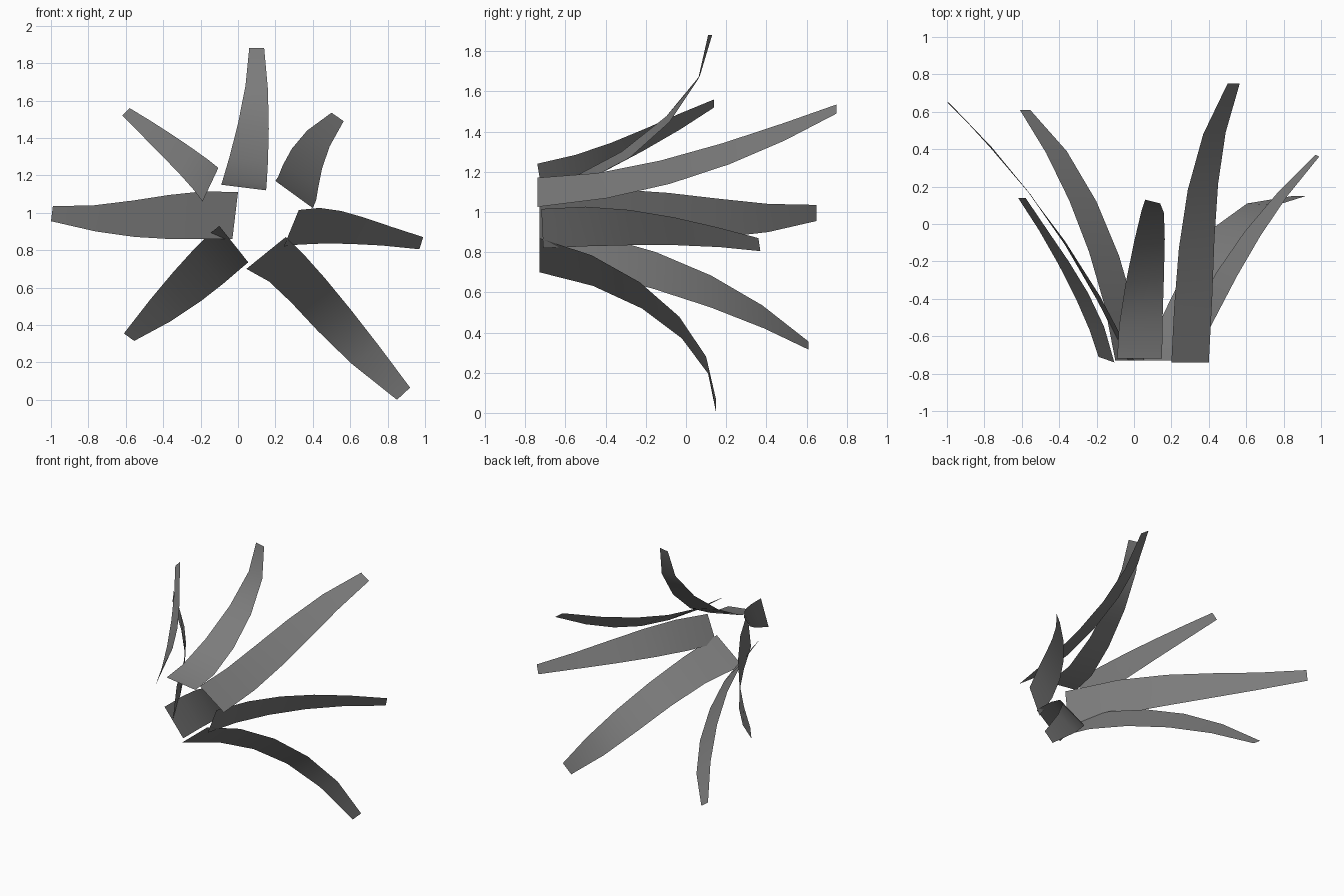
import bpy
import bmesh
from mathutils import Vector

cube = bpy.data.objects.get("Cube")
if cube:
    bpy.data.objects.remove(cube, do_unlink=True)

# Single matte grey shared by all blades
grey = bpy.data.materials.new("leaf_grey")
grey.use_nodes = True
colour = (0.2, 0.2, 0.2, 1)
grey.diffuse_color = colour
shader = grey.node_tree.nodes["Principled BSDF"]
shader.inputs["Base Color"].default_value = colour
shader.inputs["Roughness"].default_value = 0.8

SEGMENTS = 5
KNOTS = (0, 0.4, 0.8, 1)  # guide point positions along a blade edge


def edge_point(guides, t):
    """Point at t on the cubic curve that passes through the four guides."""
    point = Vector((0, 0, 0))
    for i, guide in enumerate(guides):
        weight = 1.0
        for j, knot in enumerate(KNOTS):
            if j != i:
                weight *= (t - knot) / (KNOTS[i] - knot)
        point += Vector(guide) * weight
    return point


def make_blade(name, left_guides, right_guides):
    """Thin ribbon swept between two curved edges, root to tip."""
    bm = bmesh.new()
    previous = None
    for step in range(SEGMENTS + 1):
        t = step / SEGMENTS
        row = [bm.verts.new(edge_point(guides, t))
               for guides in (left_guides, right_guides)]
        if previous:
            bm.faces.new((previous[0], previous[1], row[1], row[0]))
        previous = row
    for face in bm.faces:
        face.smooth = True
    mesh = bpy.data.meshes.new(name)
    bm.to_mesh(mesh)
    bm.free()
    mesh.materials.append(grey)
    blade = bpy.data.objects.new(name, mesh)
    bpy.context.collection.objects.link(blade)
    return blade


# Blades in a ring, clockwise from the top
make_blade(
    "top_blade",
    [(-.09, -.72, 1.15), (-.045, -.32, 1.3), (.04, .07, 1.68), (.06, .13, 1.88)],
    [(.15, -.72, 1.12), (.16, -.28, 1.27), (.16, .06, 1.66), (.14, .11, 1.88)])

make_blade(
    "upper_left_blade",
    [(.2, -.74, 1.17), (.24, -.13, 1.255), (.37, .48, 1.44), (.5, .75, 1.535)],
    [(.4, -.74, 1.025), (.43, -.08, 1.14), (.49, .49, 1.355), (.565, .75, 1.49)])

make_blade(
    "left_blade",
    [(.325, -.72, 1.015), (.55, -.28, 1.01), (.82, .15, .925), (.99, .36, .87)],
    [(.245, -.71, .82), (.44, -.26, .835), (.77, .17, .825), (.97, .37, .805)])

make_blade(
    "lower_left_blade",
    [(.255, -.73, .87), (.465, -.23, .65), (.76, .1, .28), (.92, .15, .065)],
    [(.045, -.73, .7), (.285, -.22, .52), (.605, .11, .195), (.85, .15, 0)])

make_blade(
    "lower_right_blade",
    [(.055, -.73, .735), (-.08, -.17, .62), (-.36, .39, .42), (-.555, .61, .315)],
    [(-.1, -.73, .93), (-.24, -.15, .8), (-.47, .38, .535), (-.61, .61, .355)])

make_blade(
    "right_blade",
    [(-.03, -.73, .86), (-.37, -.11, .86), (-.76, .41, .9), (-1, .65, .955)],
    [(0, -.73, 1.11), (-.37, -.09, 1.095), (-.77, .41, 1.04), (-.99, .65, 1.035)])

make_blade(
    "upper_right_blade",
    [(-.19, -.71, 1.06), (-.31, -.4, 1.205), (-.51, -.03, 1.41), (-.62, .14, 1.52)],
    [(-.105, -.74, 1.24), (-.245, -.37, 1.345), (-.465, -.03, 1.49), (-.58, .14, 1.56)])
